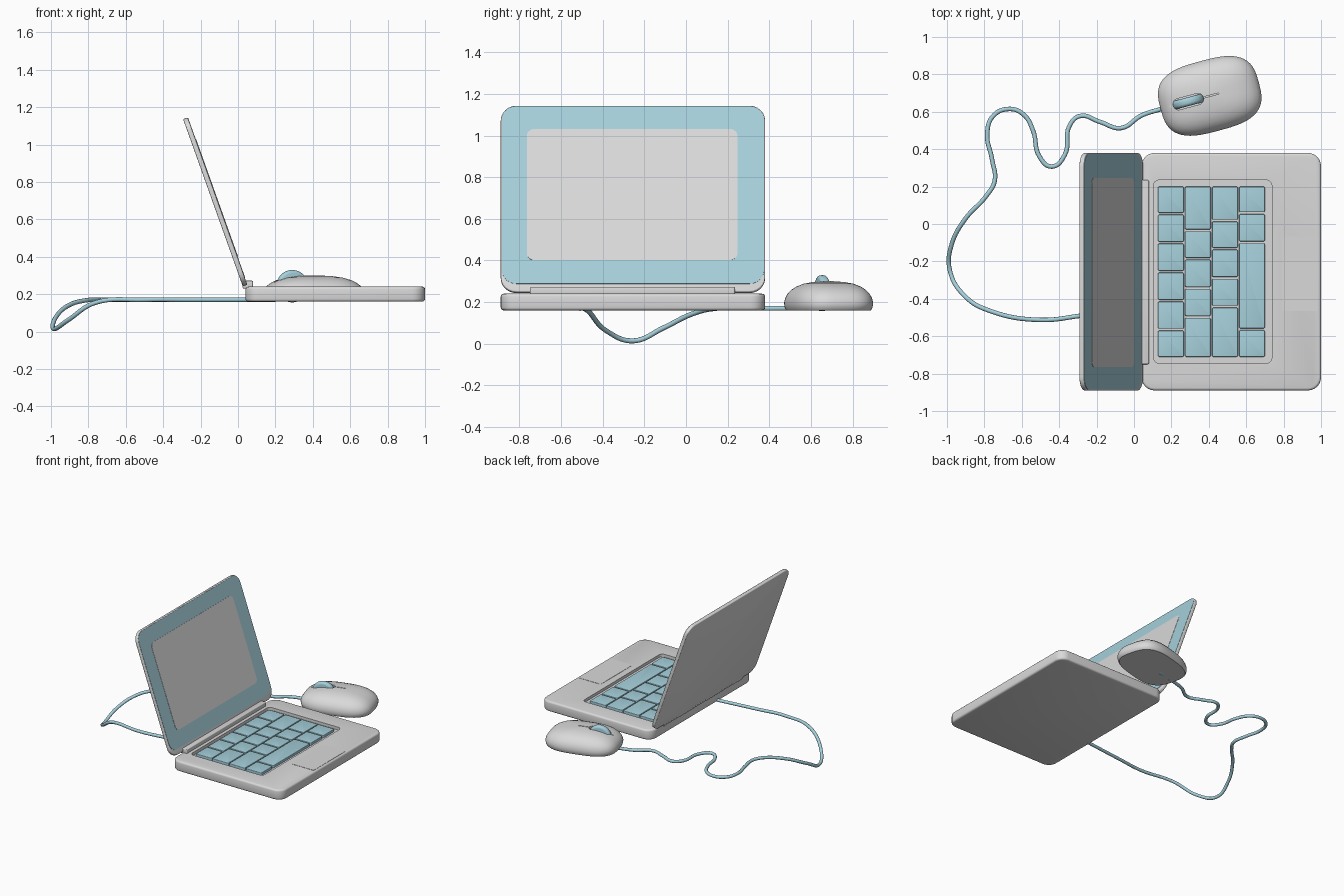
import bpy, bmesh, math
from mathutils import Matrix, Vector

if "Cube" in bpy.data.objects:
    bpy.data.objects.remove(bpy.data.objects["Cube"])


def material(name, rgb):
    m = bpy.data.materials.new(name)
    m.diffuse_color = (*rgb, 1)
    m.use_nodes = True
    m.node_tree.nodes["Principled BSDF"].inputs["Base Color"].default_value = m.diffuse_color
    return m


GREY = material("light_grey", (0.70, 0.70, 0.70))
BLUE = material("pale_blue", (0.38, 0.63, 0.71))


def add(name, bm, mat, matrix=None):
    bmesh.ops.recalc_face_normals(bm, faces=bm.faces)
    me = bpy.data.meshes.new(name)
    bm.to_mesh(me)
    bm.free()
    if matrix:
        me.transform(matrix)
    me.materials.append(mat)
    ob = bpy.data.objects.new(name, me)
    bpy.context.collection.objects.link(ob)
    return ob


def apply_mods(ob):
    dg = bpy.context.evaluated_depsgraph_get()
    me = bpy.data.meshes.new_from_object(ob.evaluated_get(dg))
    ob.modifiers.clear()
    ob.data = me


def smooth(ob, angle=35):
    bpy.ops.object.select_all(action='DESELECT')
    ob.select_set(True)
    bpy.context.view_layer.objects.active = ob
    bpy.ops.object.shade_smooth_by_angle(angle=math.radians(angle))


def slab(name, x, y, z, r, mat, bevel=0, matrix=None):
    """Rounded rectangle extruded along z."""
    bm = bmesh.new()
    vs = []
    corners = [(x[1] - r, y[1] - r), (x[0] + r, y[1] - r),
               (x[0] + r, y[0] + r), (x[1] - r, y[0] + r)]
    for i, (cx, cy) in enumerate(corners):
        for k in range(7):
            a = math.pi / 2 * (i + k / 6)
            vs.append(bm.verts.new((cx + r * math.cos(a), cy + r * math.sin(a), z[0])))
    f = bm.faces.new(vs)
    ext = bmesh.ops.extrude_face_region(bm, geom=[f])
    top = [v for v in ext["geom"] if isinstance(v, bmesh.types.BMVert)]
    bmesh.ops.translate(bm, verts=top, vec=(0, 0, z[1] - z[0]))
    ob = add(name, bm, mat, matrix)
    if bevel:
        b = ob.modifiers.new("bevel", 'BEVEL')
        b.width, b.segments = bevel, 3
        b.limit_method, b.angle_limit = 'ANGLE', math.radians(40)
        apply_mods(ob)
    smooth(ob)
    return ob


def cut(ob, cutter):
    m = ob.modifiers.new("cut", 'BOOLEAN')
    m.object, m.operation, m.solver = cutter, 'DIFFERENCE', 'EXACT'
    apply_mods(ob)
    bpy.data.objects.remove(cutter)
    smooth(ob)


# Base with keyboard well
base = slab("base", (0.04, 1.0), (-0.89, 0.38), (0.16, 0.24), 0.07, GREY, 0.014)
cut(base, slab("well_cutter", (0.105, 0.737), (-0.745, 0.235), (0.218, 0.30), 0.03, GREY))
slab("touchpad", (0.79, 0.985), (-0.465, -0.067), (0.236, 0.242), 0.01, GREY)
slab("hinge", (0.025, 0.08), (-0.75, 0.235), (0.23, 0.272), 0.008, GREY, 0.006)

# Keys: y edges of each column, from back to front
columns = [
    [0.205, 0.055, -0.10, -0.255, -0.41, -0.565, -0.715],
    [0.205, -0.034, -0.186, -0.342, -0.497, -0.715],
    [0.205, 0.018, -0.132, -0.288, -0.442, -0.715],
    [0.205, 0.058, -0.098, -0.563, -0.715],
]
for c, edges in enumerate(columns):
    x0 = 0.128 + 0.1445 * c
    for k, (hi, lo) in enumerate(zip(edges, edges[1:])):
        slab(f"key_{c + 1}_{k + 1}", (x0, x0 + 0.138), (lo + 0.005, hi - 0.005),
             (0.216, 0.238), 0.008, BLUE, 0.004)

# Lid, tilted back: local x runs up the lid, local -z faces the user
d = Vector((-0.336, 0, 0.942)).normalized()
n = Vector((-d.z, 0, d.x))
lid_m = Matrix(((d.x, 0, n.x, 0.05), (0, 1, 0, 0), (d.z, 0, n.z, 0.25), (0, 0, 0, 1)))
slab("lid", (0, 0.95), (-0.89, 0.38), (0, 0.026), 0.075, GREY, 0.006, lid_m)
slab("screen_bezel", (0.04, 0.945), (-0.885, 0.375), (-0.002, 0.002), 0.07, BLUE, 0, lid_m)
slab("screen", (0.16, 0.828), (-0.765, 0.247), (-0.004, 0.001), 0.035, GREY, 0, lid_m)

# Mouse body: stacked superellipse rings
mouse_m = Matrix.Translation((0.405, 0.685, 0)) @ Matrix.Rotation(math.radians(15), 4, 'Z')
levels = [(0.16, 0.95), (0.168, 0.98), (0.185, 0.998), (0.20, 1.0), (0.22, 0.975),
          (0.24, 0.925), (0.26, 0.83), (0.275, 0.72), (0.288, 0.56), (0.296, 0.36), (0.3, 0.12)]
N = 56
bm = bmesh.new()
rings = []
for z, s in levels:
    ring = []
    for i in range(N):
        a = 2 * math.pi * i / N
        c, q = math.cos(a), math.sin(a)
        ring.append(bm.verts.new((0.272 * s * math.copysign(abs(c) ** (2 / 3), c),
                                  0.192 * s * math.copysign(abs(q) ** (2 / 3), q), z)))
    rings.append(ring)
for r0, r1 in zip(rings, rings[1:]):
    for i in range(N):
        j = (i + 1) % N
        bm.faces.new((r0[i], r0[j], r1[j], r1[i]))
bm.faces.new(rings[0])
bm.faces.new(rings[-1])
mouse = add("mouse_body", bm, GREY, mouse_m)
cut(mouse, slab("groove_cutter", (-0.25, 0.05), (-0.003, 0.003), (0.262, 0.4), 0.002, GREY, 0, mouse_m))
cut(mouse, slab("slot_cutter", (-0.202, -0.036), (-0.03, 0.03), (0.265, 0.4), 0.029, GREY, 0, mouse_m))

# Scroll wheel
bm = bmesh.new()
bmesh.ops.create_cone(bm, cap_ends=True, segments=48, radius1=0.0865, radius2=0.0865, depth=0.046)
rims = [e for e in bm.edges if any(len(f.verts) > 4 for f in e.link_faces)]
bmesh.ops.bevel(bm, geom=rims, offset=0.018, segments=5, affect='EDGES', profile=0.5)
wheel = add("scroll_wheel", bm, BLUE, mouse_m @ Matrix.Translation((-0.119, 0, 0.2425))
            @ Matrix.Rotation(math.pi / 2, 4, 'X'))
smooth(wheel)

# Cable: flat run (x, y), then the drooping part (x, y, z)
path = [(0.2, 0.625), (0.13, 0.61), (0.04, 0.58), (-0.07, 0.513), (-0.18, 0.545), (-0.29, 0.577),
        (-0.345, 0.525), (-0.37, 0.37), (-0.44, 0.307), (-0.505, 0.36), (-0.54, 0.5), (-0.59, 0.585),
        (-0.67, 0.615), (-0.755, 0.575), (-0.785, 0.48), (-0.76, 0.35), (-0.745, 0.23),
        (-0.79, 0.15), (-0.9, 0.03, 0.143), (-0.975, -0.11, 0.075), (-0.984, -0.25, 0.014),
        (-0.91, -0.38, 0.06), (-0.76, -0.468, 0.155), (-0.5, -0.513), (-0.28, -0.49), (0.06, -0.45)]
cu = bpy.data.curves.new("cable", 'CURVE')
cu.dimensions = '3D'
cu.bevel_depth, cu.bevel_resolution, cu.resolution_u = 0.012, 3, 8
cu.use_fill_caps = True
sp = cu.splines.new('BEZIER')
sp.bezier_points.add(len(path) - 1)
for p, co in zip(sp.bezier_points, path):
    p.co = co if len(co) == 3 else (*co, 0.17)
    p.handle_left_type = p.handle_right_type = 'AUTO'
tmp = bpy.data.objects.new("cable_path", cu)
bpy.context.collection.objects.link(tmp)
dg = bpy.context.evaluated_depsgraph_get()
me = bpy.data.meshes.new_from_object(tmp.evaluated_get(dg))
bpy.data.objects.remove(tmp)
me.materials.clear()
me.materials.append(BLUE)
cable = bpy.data.objects.new("mouse_cable", me)
bpy.context.collection.objects.link(cable)
smooth(cable, 50)
